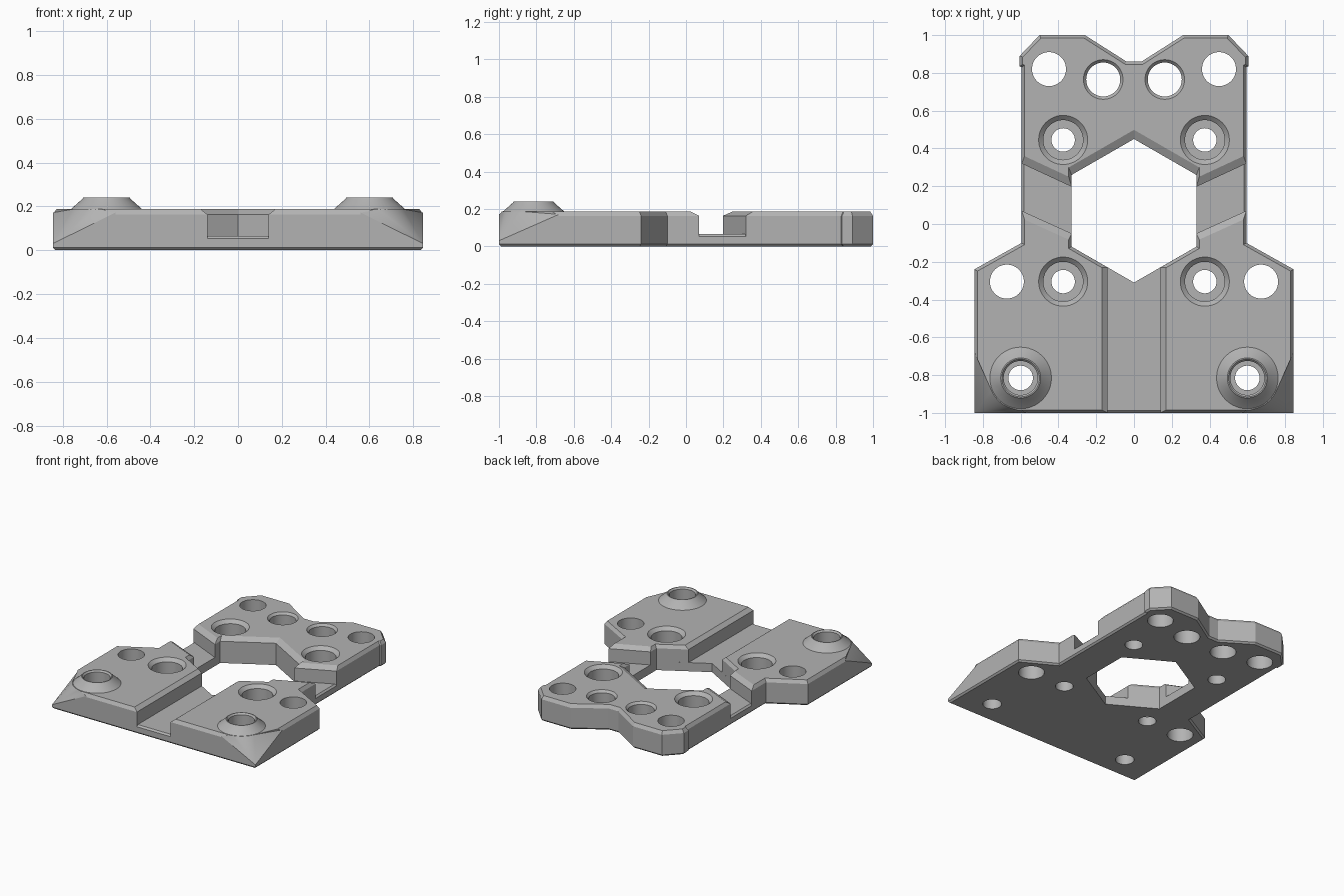
import bpy, bmesh, math
from mathutils import Vector, Matrix

if "Cube" in bpy.data.objects:
    bpy.data.objects.remove(bpy.data.objects["Cube"], do_unlink=True)

TOP, FLOOR, LIP = 0.187, 0.065, 0.012

grey = bpy.data.materials.new("plain_grey")
grey.use_nodes = True
grey.diffuse_color = (0.45, 0.45, 0.45, 1)
grey.node_tree.nodes["Principled BSDF"].inputs["Base Color"].default_value = grey.diffuse_color


def finish(name, bm, side=1):
    """Turn a bmesh into an object, mirrored in x when side is -1."""
    if side < 0:
        bmesh.ops.scale(bm, vec=(-1, 1, 1), verts=bm.verts)
    bmesh.ops.recalc_face_normals(bm, faces=bm.faces)
    mesh = bpy.data.meshes.new(name)
    bm.to_mesh(mesh)
    bm.free()
    mesh.materials.append(grey)
    ob = bpy.data.objects.new(name, mesh)
    bpy.context.collection.objects.link(ob)
    return ob


def loft(name, rings, side=1):
    """Skin a stack of rings and cap both ends."""
    bm = bmesh.new()
    vs = [[bm.verts.new(p) for p in ring] for ring in rings]
    n = len(vs[0])
    for a, b in zip(vs, vs[1:]):
        for i in range(n):
            j = (i + 1) % n
            bm.faces.new((a[i], a[j], b[j], b[i]))
    bm.faces.new(vs[0][::-1])
    bm.faces.new(vs[-1])
    return finish(name, bm, side)


def inset(outline, scale):
    """Move each edge of a counterclockwise outline in by its own width."""
    n, out = len(outline), []
    for i in range(n):
        p, q, r = (Vector(outline[k % n][:2]) for k in (i - 1, i, i + 1))
        d, e = (q - p).normalized(), (r - q).normalized()
        normals = Matrix(((-d.y, d.x), (-e.y, e.x)))
        widths = Vector((outline[i - 1][2], outline[i][2])) * scale
        out.append(q + normals.inverted() @ widths)
    return out


def slab(name, outline, layers, side=1):
    """Layers are (height, share of the edge width to inset)."""
    return loft(name, [[(p.x, p.y, z) for p in inset(outline, s)] for z, s in layers], side)


def lathe(name, x, y, profile, n=48):
    turn = [2 * math.pi * i / n for i in range(n)]
    return loft(name, [[(x + r * math.cos(t), y + r * math.sin(t), z) for t in turn]
                       for r, z in profile])


def both_halves(half):
    """Complete a half outline that starts on the centre line."""
    return half + [(-half[i][0], half[i][1], half[i - 1][2])
                   for i in range(len(half) - 1, 0, -1)]


def combine(target, tool, operation):
    mod = target.modifiers.new("join", "BOOLEAN")
    mod.operation, mod.solver, mod.object = operation, "EXACT", tool
    bpy.context.view_layer.objects.active = target
    bpy.ops.object.modifier_apply(modifier=mod.name)
    bpy.data.objects.remove(tool, do_unlink=True)


# Thin base plate with the six-sided window
back_edge = [(0.595, 0.83, LIP), (0.605, 0.835, LIP), (0.605, 0.89, LIP),
             (0.50, 1.0, LIP), (0.26, 1.0, LIP), (0.04, 0.86, LIP)]
base = both_halves([(0, -1, LIP), (0.56, -1, 0), (0.845, -0.68, LIP),
                    (0.845, -0.24, LIP), (0.595, -0.10, LIP)] + back_edge)
base.pop(0)  # the front edge runs straight across the centre line
plate = slab("mounting_plate", base, [(0, 1), (LIP, 0), (FLOOR - LIP, 0), (FLOOR, 1)])
window = [(0, -0.31, 0), (0.33, -0.12, 0), (0.33, 0.26, 0),
          (0, 0.45, 0), (-0.33, 0.26, 0), (-0.33, -0.12, 0)]
combine(plate, slab("window_cutter", window, [(-0.1, 0), (0.3, 0)]), "DIFFERENCE")

# Raised back block, with wide chamfers on the window and side channels
EDGE, WIDE = 0.016, 0.042
block_layers = [(0.03, 0), (0.163, 0), (TOP, 1)]
back = both_halves([(0, 0.45, WIDE), (0.33, 0.26, EDGE), (0.33, 0.197, WIDE),
                    (0.595, 0.32, EDGE)] + [(x, y, EDGE) for x, y, w in back_edge])
combine(plate, slab("back_block", back, block_layers), "UNION")

# Raised front blocks, their sloped corners and the bosses
BX, BY, BR = 0.60, -0.815, 0.168
arc = []
for i in range(13):
    t = math.radians(-76 + 52 * i / 12)
    arc.append((BX + BR * math.cos(t), BY + BR * math.sin(t), 0))
front = [(0.14, -1, EDGE), (0.56, -1, 0)] + arc + [
    (0.845, -0.68, EDGE), (0.845, -0.24, EDGE), (0.595, -0.10, EDGE),
    (0.595, 0.07, 0.036), (0.33, -0.05, EDGE), (0.33, -0.12, EDGE), (0.14, -0.23, 0.03)]

for side in (1, -1):
    combine(plate, slab("front_block", front, block_layers, side), "UNION")

    bm = bmesh.new()
    low, high = LIP, TOP - EDGE
    corner = [(x, y, z) for x, y, top in ((0.845, -0.68, high), (0.56, -1, high), (0.845, -1, 0.03))
              for z in (low, top)]
    corner += [(0.833, -0.68, 0), (0.56, -0.988, 0), (0.833, -0.988, 0)]
    corner += [(x, y, TOP) for x, y, w in arc]
    for p in corner:
        bm.verts.new(p)
    bmesh.ops.convex_hull(bm, input=bm.verts)
    loose = [v for v in bm.verts if not v.link_faces]
    bmesh.ops.delete(bm, geom=loose, context="VERTS")
    combine(plate, finish("sloped_corner", bm, side), "UNION")

    boss = [(0.15, 0.08), (0.163, TOP - 0.01), (0.163, TOP), (0.112, 0.232), (0.106, 0.24)]
    combine(plate, lathe("boss", side * BX, BY, boss), "UNION")

# Screw holes: plain, countersunk, counterbored, and through the bosses
plain = [(0.09, -0.1), (0.09, 0.3)]
countersunk = [(0.09, -0.1), (0.09, 0.17), (0.105, TOP), (0.105, 0.3)]
counterbored = [(0.062, -0.1), (0.062, 0.07), (0.105, 0.07), (0.105, 0.163),
                (0.13, TOP), (0.13, 0.3)]
boss_bore = [(0.065, -0.1), (0.065, 0.13), (0.09, 0.13), (0.09, 0.228),
             (0.1, 0.24), (0.1, 0.3)]
holes = [(0.45, 0.82, plain), (0.673, -0.305, plain), (0.163, 0.765, countersunk),
         (0.375, 0.445, counterbored), (0.375, -0.305, counterbored), (BX, BY, boss_bore)]
for x, y, profile in holes:
    for side in (1, -1):
        combine(plate, lathe("hole_cutter", side * x, y, profile), "DIFFERENCE")

# Smooth the round walls and keep the edges sharp
bpy.ops.object.select_all(action="DESELECT")
plate.select_set(True)
bpy.context.view_layer.objects.active = plate
bpy.ops.object.shade_smooth_by_angle(angle=math.radians(20))
